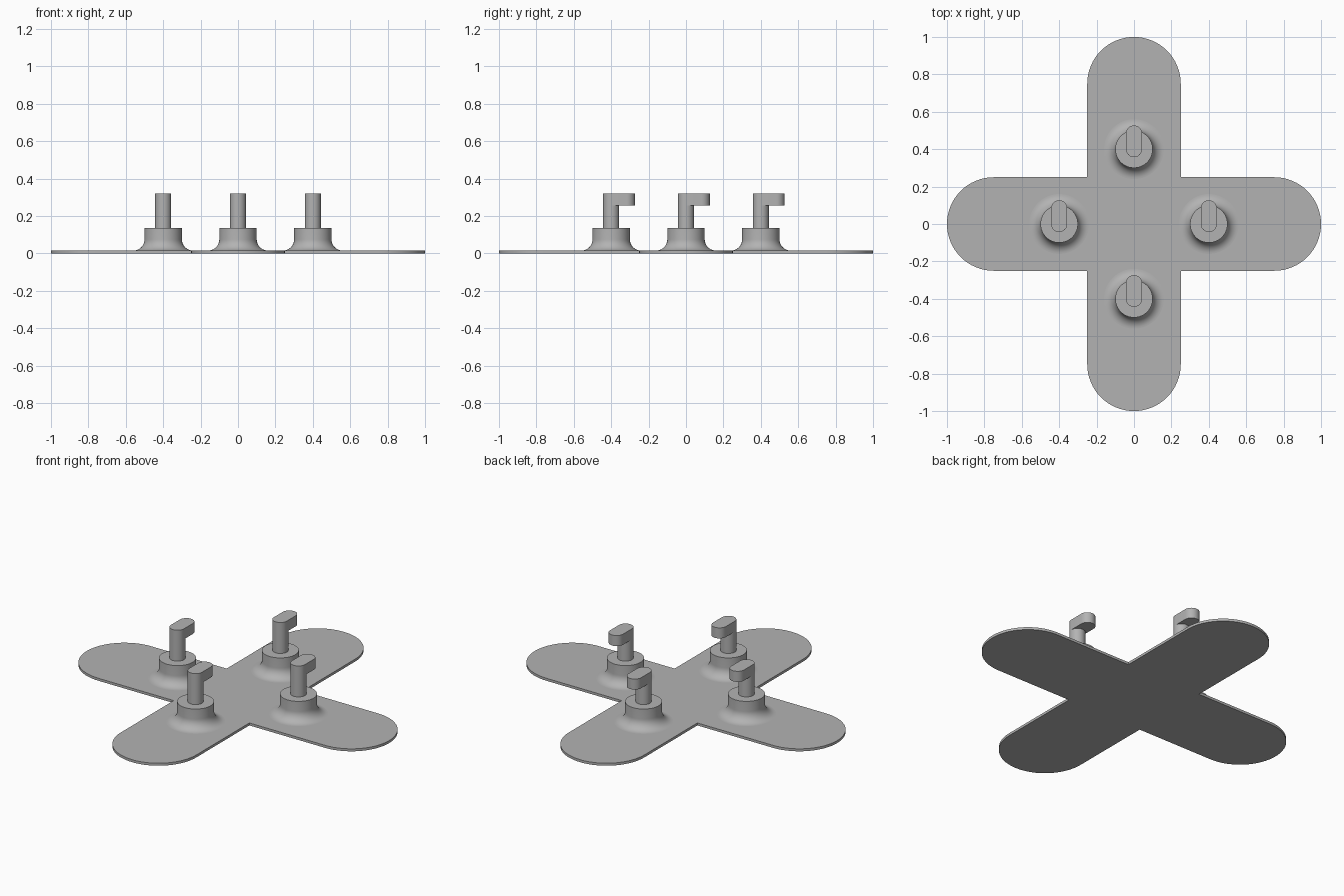
import bpy, bmesh
from math import sin, cos, pi, radians

cube = bpy.data.objects.get("Cube")
if cube:
    bpy.data.objects.remove(cube)

grey = bpy.data.materials.new("Plain grey")
grey.use_nodes = True
colour = (0.45, 0.45, 0.45, 1)
grey.diffuse_color = colour
grey.node_tree.nodes["Principled BSDF"].inputs["Base Color"].default_value = colour

PLATE = 0.015        # plate thickness
ARM = 0.25           # arm half width
SPOT = 0.4           # distance of each hook from the centre
POST = 0.043         # post radius


def arc(cx, cy, r, start, end, steps):
    """Points along a circular arc, angles in degrees."""
    angles = [radians(start + (end - start) * i / steps) for i in range(steps + 1)]
    return [(cx + r * cos(a), cy + r * sin(a)) for a in angles]


def finish(name, bm, location=(0, 0, 0)):
    bmesh.ops.recalc_face_normals(bm, faces=bm.faces)
    mesh = bpy.data.meshes.new(name)
    bm.to_mesh(mesh)
    bm.free()
    mesh.materials.append(grey)
    obj = bpy.data.objects.new(name, mesh)
    bpy.context.collection.objects.link(obj)
    obj.location = location
    bpy.ops.object.select_all(action='DESELECT')
    obj.select_set(True)
    bpy.context.view_layer.objects.active = obj
    bpy.ops.object.shade_smooth_by_angle(angle=radians(35))
    return obj


def prism(name, outline, z0, z1, location=(0, 0, 0)):
    """Extrude a flat outline from z0 to z1."""
    bm = bmesh.new()
    face = bm.faces.new([bm.verts.new((x, y, z0)) for x, y in outline])
    top = bmesh.ops.extrude_face_region(bm, geom=[face])["geom"]
    for v in top:
        if isinstance(v, bmesh.types.BMVert):
            v.co.z = z1
    return finish(name, bm, location)


def lathe(name, profile, location, steps=64):
    """Spin an (r, z) profile around the z axis."""
    bm = bmesh.new()
    verts = [bm.verts.new((r, 0, z)) for r, z in profile]
    edges = [bm.edges.new(pair) for pair in zip(verts, verts[1:])]
    bmesh.ops.spin(bm, geom=verts + edges, axis=(0, 0, 1), cent=(0, 0, 0),
                   angle=2 * pi, steps=steps)
    bmesh.ops.remove_doubles(bm, verts=bm.verts, dist=0.0001)
    return finish(name, bm, location)


# Cross-shaped plate: one rounded arm and inner corner, turned four times
arm = arc(1 - ARM, 0, ARM, -90, 90, 32) + [(ARM, ARM)]
outline = []
for turn in range(4):
    c, s = (1, 0, -1, 0)[turn], (0, 1, 0, -1)[turn]
    outline += [(c * x - s * y, s * x + c * y) for x, y in arm]
prism("cross_plate", outline, 0, PLATE)

# Filleted boss, post and hook tip on every arm; all hooks point to the back
fillet = arc(0.16, PLATE + 0.06, 0.06, 270, 180, 12)
boss = fillet + [(0.1, 0.135), (0, 0.135)]
post = [(POST, 0.13), (POST, 0.29)]
slot = arc(0, 0.127 - POST, POST, 0, 180, 20) + arc(0, 0, POST, 180, 360, 20)
places = {"left": (SPOT, 0), "right": (-SPOT, 0), "front": (0, -SPOT), "back": (0, SPOT)}
for side, (x, y) in places.items():
    spot = (x, y, 0)
    lathe(side + "_boss", boss, spot)
    lathe(side + "_post", post, spot, 40)
    prism(side + "_hook", slot, 0.257, 0.32, spot)
